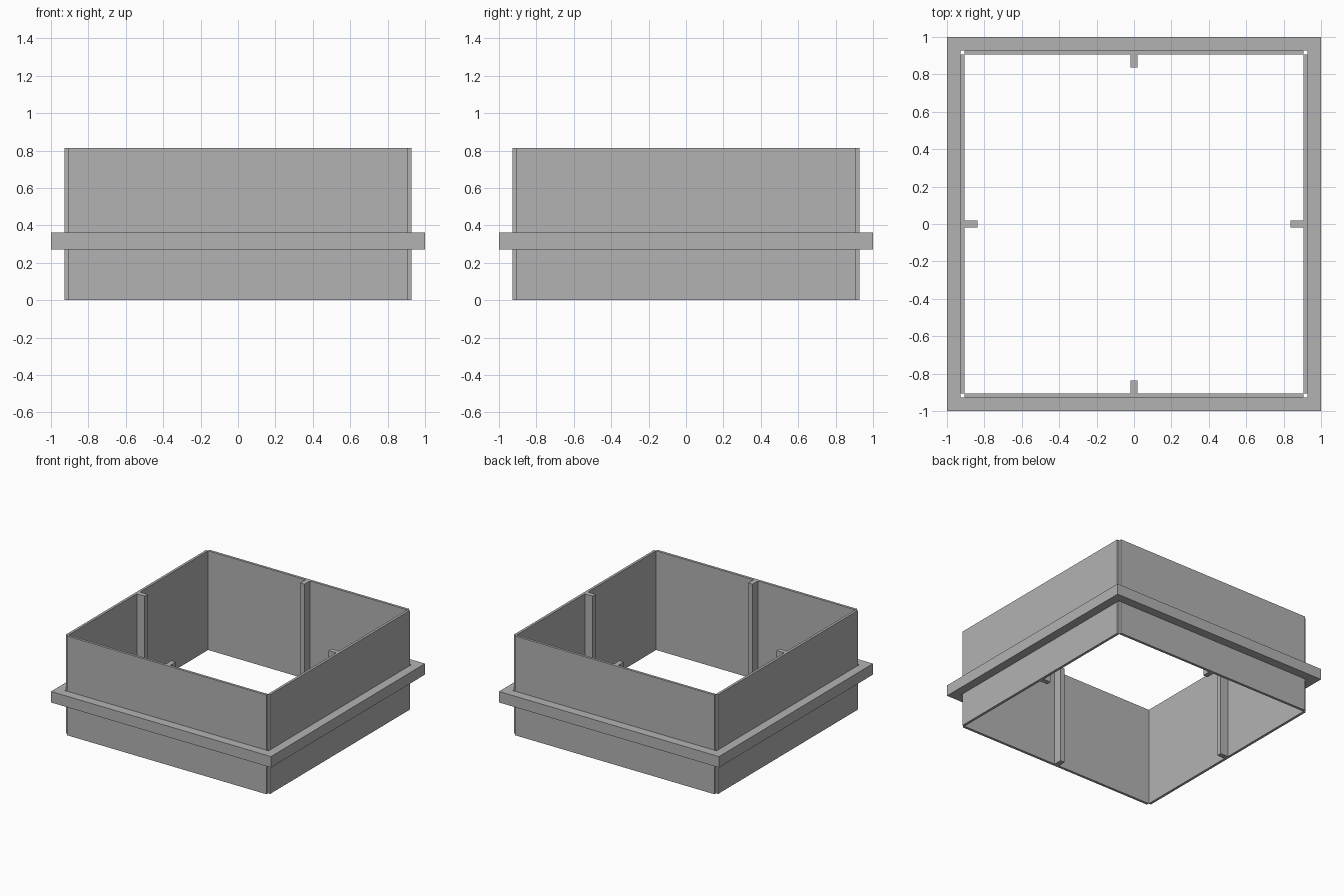
import bpy
import bmesh
from math import pi
from mathutils import Matrix, Vector

cube = bpy.data.objects.get("Cube")
if cube:
    bpy.data.objects.remove(cube, do_unlink=True)

INNER, OUTER, RIM = 0.906, 0.927, 1.0   # wall inside, wall outside, flange edge
HEIGHT = 0.815
FLANGE_LOW, FLANGE_HIGH = 0.272, 0.362
RIB_HALF, RIB_REACH = 0.02, 0.836

grey = bpy.data.materials.new("plain grey")
grey.use_nodes = True
grey.diffuse_color = (0.45, 0.45, 0.45, 1)
grey.node_tree.nodes["Principled BSDF"].inputs["Base Color"].default_value = grey.diffuse_color


def finish(name, bm):
    bmesh.ops.recalc_face_normals(bm, faces=bm.faces)
    mesh = bpy.data.meshes.new(name)
    bm.to_mesh(mesh)
    bm.free()
    mesh.materials.append(grey)
    obj = bpy.data.objects.new(name, mesh)
    bpy.context.collection.objects.link(obj)


def box(name, low, high, turn):
    """Box between two corners, turned about the vertical axis."""
    low, high = Vector(low), Vector(high)
    bm = bmesh.new()
    place = (Matrix.Rotation(turn, 4, "Z") @ Matrix.Translation((low + high) / 2)
             @ Matrix.Diagonal((*(high - low), 1)))
    bmesh.ops.create_cube(bm, size=1, matrix=place)
    finish(name, bm)


# Four walls that stop short of the corners, each with a central inner rib
for i, side in enumerate(("front", "left", "back", "right")):
    turn = i * pi / 2
    box(side + "_wall", (-INNER, -OUTER, 0), (INNER, -INNER, HEIGHT), turn)
    box(side + "_rib", (-RIB_HALF, -INNER, 0), (RIB_HALF, -RIB_REACH, HEIGHT), turn)

# Mitred square flange around the outside, extruded from a flat ring
bm = bmesh.new()
corners = [(-1, -1), (1, -1), (1, 1), (-1, 1)]
rings = [[bm.verts.new((x * r, y * r, FLANGE_LOW)) for x, y in corners]
         for r in (OUTER, RIM)]
faces = [bm.faces.new((rings[0][k], rings[1][k], rings[1][(k + 1) % 4], rings[0][(k + 1) % 4]))
         for k in range(4)]
extruded = bmesh.ops.extrude_face_region(bm, geom=faces, use_keep_orig=True)
top = [v for v in extruded["geom"] if isinstance(v, bmesh.types.BMVert)]
bmesh.ops.translate(bm, verts=top, vec=(0, 0, FLANGE_HIGH - FLANGE_LOW))
finish("flange", bm)
